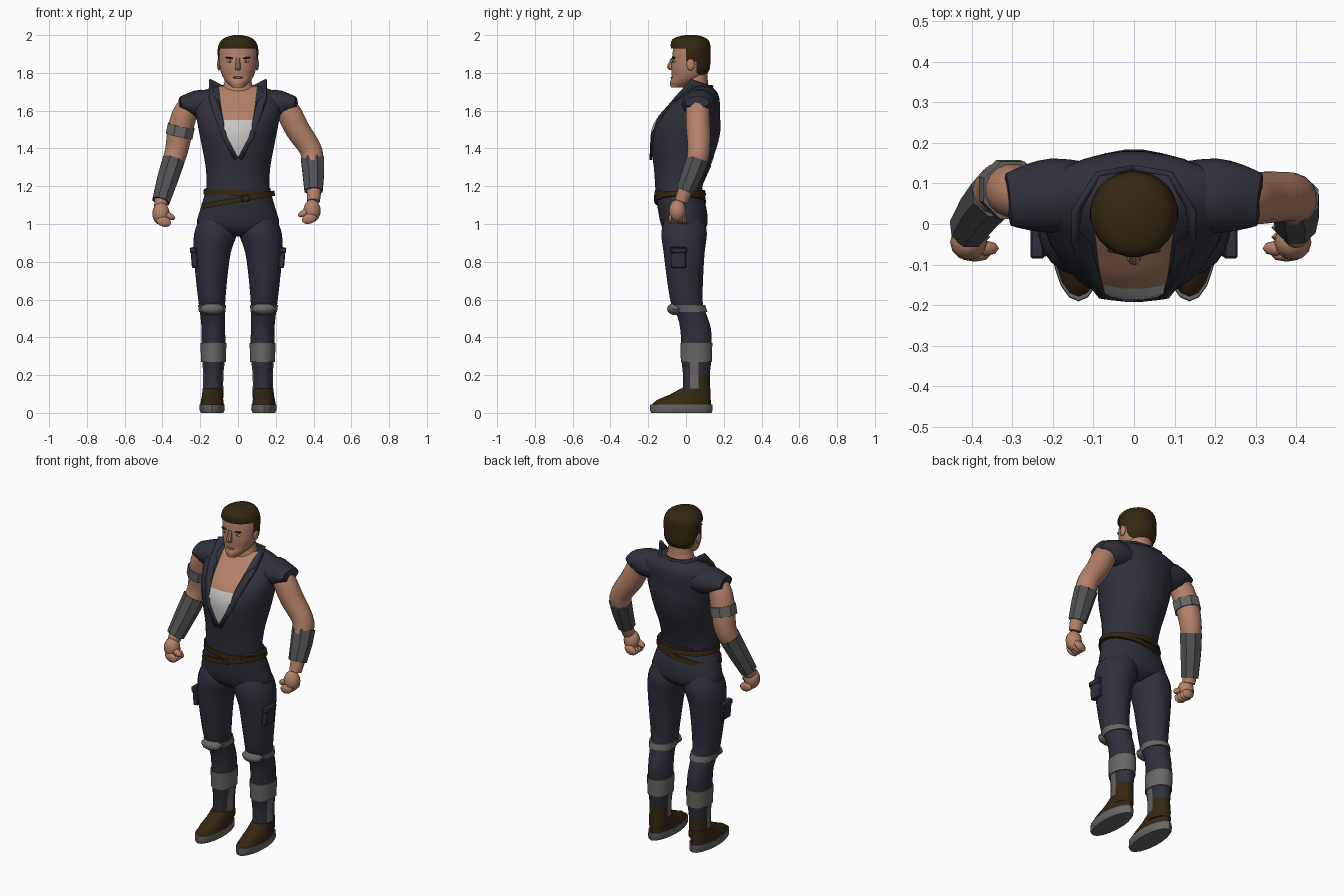
import bpy, bmesh, math
from mathutils import Vector, Matrix

if "Cube" in bpy.data.objects:
    bpy.data.objects.remove(bpy.data.objects["Cube"])


def material(name, rgb):
    m = bpy.data.materials.new(name)
    m.use_nodes = True
    m.diffuse_color = (*rgb, 1)
    m.node_tree.nodes["Principled BSDF"].inputs["Base Color"].default_value = (*rgb, 1)
    return m


skin = material("skin", (0.46, 0.22, 0.14))
navy = material("navy cloth", (0.028, 0.03, 0.043))
brown = material("dark brown", (0.035, 0.02, 0.006))
grey = material("grey cloth", (0.14, 0.135, 0.13))
steel = material("bracer grey", (0.085, 0.088, 0.09))
white = material("pale shirt", (0.58, 0.56, 0.55))
lip = material("lip", (0.27, 0.09, 0.07))
parts = []


def finish(name, bm, *mats):
    bmesh.ops.recalc_face_normals(bm, faces=bm.faces)
    me = bpy.data.meshes.new(name)
    bm.to_mesh(me)
    bm.free()
    for m in mats:
        me.materials.append(m)
    ob = bpy.data.objects.new(name, me)
    bpy.context.scene.collection.objects.link(ob)
    parts.append(ob)
    return ob


def smooth_rings(rings, steps):
    """Catmull-Rom interpolation between key rings."""
    out = []
    for i in range(len(rings) - 1):
        a, b, c, d = (rings[max(0, min(len(rings) - 1, i + k))] for k in (-1, 0, 1, 2))
        for s in range(steps):
            t = s / steps
            out.append([q + 0.5 * t * (r - p + t * (2*p - 5*q + 4*r - w + t * (3*(q - r) + w - p)))
                        for p, q, r, w in zip(a, b, c, d)])
    return out + [list(rings[-1])]


def loft(rings, n=20, steps=3, along=False):
    """Skin elliptical rings (x, y, z, radius a, radius b); along follows the path."""
    rings = smooth_rings(rings, steps)
    bm, loops = bmesh.new(), []
    for i, (x, y, z, a, b) in enumerate(rings):
        u, v = Vector((1, 0, 0)), Vector((0, 1, 0))
        if along:
            p, q = rings[max(0, i - 1)], rings[min(len(rings) - 1, i + 1)]
            t = (Vector(q[:3]) - Vector(p[:3])).normalized()
            v = (v - t * v.dot(t)).normalized()
            u = v.cross(t)
        loops.append([bm.verts.new(Vector((x, y, z)) + u * a * math.cos(k) + v * b * math.sin(k))
                      for k in (2 * math.pi * (j + 0.5) / n for j in range(n))])
    for lo, hi in zip(loops, loops[1:]):
        for j in range(n):
            bm.faces.new((lo[j], lo[(j + 1) % n], hi[(j + 1) % n], hi[j]))
    bm.faces.new(loops[0])
    bm.faces.new(loops[-1])
    return bm


def body(rows):
    """Centred rows (z, rx, cy, ry) to rings."""
    return [(0, cy, z, rx, ry) for z, rx, cy, ry in rows]


def cut(bm, co, no):
    bmesh.ops.bisect_plane(bm, geom=bm.verts[:] + bm.edges[:] + bm.faces[:],
                           plane_co=co, plane_no=no)


def paint(bm, rule):
    for f in bm.faces:
        f.material_index = rule(f.calc_center_median())


def blob(name, at, size, mat, turn=0, seg=12):
    bm = bmesh.new()
    m = Matrix.Translation(at) @ Matrix.Rotation(turn, 4, 'Y') @ Matrix.Diagonal((*size, 1))
    bmesh.ops.create_uvsphere(bm, u_segments=seg, v_segments=8, radius=1, matrix=m)
    return finish(name, bm, mat)


def box(name, at, size, mat, turn=0):
    bm = bmesh.new()
    m = Matrix.Translation(at) @ Matrix.Rotation(turn, 4, 'Y') @ Matrix.Diagonal((*size, 1))
    bmesh.ops.create_cube(bm, size=1, matrix=m)
    bmesh.ops.bevel(bm, geom=bm.edges[:], offset=0.005, segments=1, affect='EDGES')
    return finish(name, bm, mat)


# Torso: vest with an open neckline showing chest and shirt
bm = loft(body([(1.15, .174, -.038, .122), (1.2, .167, -.038, .126), (1.3, .172, -.025, .146),
                (1.4, .19, -.012, .174), (1.5, .21, 0, .184), (1.58, .225, .02, .16),
                (1.64, .235, .05, .13), (1.69, .22, .07, .1), (1.73, .12, .075, .06)]), 28)
for s in (1, -1):
    cut(bm, (0, 0, 1.345), (s * 1.35, 0, -.7))
    cut(bm, (s * .07, 0, 1.48), (s * .24, 0, -.03))
cut(bm, (0, 0, 1.55), (0, 0, 1))
cut(bm, (0, .05, 0), (0, 1, 0))


def neckline(c):
    edge = min((c.z - 1.345) * .52, .07 + (c.z - 1.48) * .125)
    if c.y > .05 or abs(c.x) > edge:
        return 0
    return 1 if c.z > 1.55 else 2


paint(bm, neckline)
finish("vest", bm, navy, skin, white)

# Collar and lapels
low = [(0, .125, 1.69), (.08, .115, 1.695), (.12, .05, 1.69), (.1, -.078, 1.64),
       (.082, -.14, 1.57), (.058, -.182, 1.46), (0, -.187, 1.35)]
high = [(0, .14, 1.735), (.09, .125, 1.735), (.15, .03, 1.765), (.15, -.055, 1.67),
        (.125, -.128, 1.575), (.085, -.178, 1.46), (.02, -.186, 1.34)]
for s, side in ((1, "left"), (-1, "right")):
    bm = bmesh.new()
    strips = [[bm.verts.new((s * x, y, z)) for x, y, z in row] for row in (low, high)]
    for i in range(len(low) - 1):
        bm.faces.new((strips[0][i], strips[0][i + 1], strips[1][i + 1], strips[1][i]))
    ob = finish(side + "_collar", bm, navy)
    mod = ob.modifiers.new("thickness", 'SOLIDIFY')
    mod.thickness, mod.offset = .012, 0

# Shoulder caps, legs, boots and pockets
for s, side in ((1, "left"), (-1, "right")):
    bm = loft([(s * .13, .07, 1.63, .07, .085), (s * .2, .07, 1.635, .078, .092),
               (s * .26, .065, 1.638, .06, .082), (s * .31, .06, 1.645, .03, .065)], 14, 2, True)
    finish(side + "_shoulder_cap", bm, navy)

    leg = [(.133, .055, .08, .056, .075), (.131, .055, .2, .054, .072), (.13, .055, .27, .06, .079),
           (.13, .055, .37, .064, .082), (.131, .05, .45, .063, .082), (.135, .03, .52, .066, .08),
           (.138, .005, .58, .071, .085), (.14, -.005, .7, .083, .096),
           (.137, -.01, .85, .1, .11), (.118, -.01, .95, .115, .122),
           (.108, -.01, 1.02, .1, .105), (.1, -.01, 1.08, .08, .08)]
    bm = loft([(s * r[0], *r[1:]) for r in leg], 20)
    for z in (.13, .2):
        cut(bm, (0, 0, z), (0, 0, 1))
    for y in (.02, .065):
        cut(bm, (0, y, 0), (0, 1, 0))

    def boot(c):
        if c.z < .2 and c.y > .065 or c.z < .13:
            return 1
        return 2 if c.z < .3 and .02 < c.y < .065 else 0

    paint(bm, boot)
    finish(side + "_leg", bm, navy, brown, grey)

    finish(side + "_shin_wrap", loft([(s * .13, .055, .27, .067, .084),
                                      (s * .13, .055, .37, .07, .086)], 16, 1), grey)
    finish(side + "_knee_strap", loft([(s * .136, .025, .535, .072, .09),
                                       (s * .138, .01, .57, .075, .093)], 16, 1), grey)
    blob(side + "_knee_pad", (s * .136, -.055, .55), (.065, .045, .033), grey, 0, 10)

    sole = [(s * .137, -.025, 0, .06, .16), (s * .137, -.025, .015, .068, .166),
            (s * .137, -.025, .045, .067, .164)]
    finish(side + "_sole", loft(sole, 18, 1), grey)
    shoe = [(s * .137, -.025, .04, .064, .158), (s * .137, -.012, .068, .06, .143),
            (s * .135, .02, .095, .056, .11), (s * .134, .052, .13, .055, .078)]
    finish(side + "_shoe", loft(shoe, 18, 2), brown)

    box(side + "_pocket", (s * .232, -.04, .82), (.032, .08, .105), navy, s * .08)
    box(side + "_pocket_flap", (s * .238, -.04, .862), (.034, .09, .03), navy, s * .08)

# Hips and belts
finish("hips", loft(body([(.935, .05, -.01, .06), (.96, .16, -.01, .1), (1.0, .218, -.01, .124),
                          (1.08, .2, -.02, .13), (1.15, .18, -.034, .124),
                          (1.19, .172, -.037, .126)]), 28), navy)
for name, z, slope, rx in (("waist_belt", 1.165, -.03, .182), ("slung_belt", 1.128, .18, .194)):
    bm = loft(body([(z - .014, rx + .003, -.03, .137), (z + .014, rx, -.032, .134)]), 28, 1)
    for v in bm.verts:
        v.co.z += slope * v.co.x
    finish(name, bm, brown)
box("buckle", (.04, -.166, 1.136), (.045, .009, .034), brown, -.18)

# Arms, each in its own pose
left_arm = [(.2, .07, 1.65, .05, .06), (.262, .062, 1.6, .066, .064), (.315, .065, 1.5, .066, .065),
            (.382, .068, 1.4, .06, .06), (.395, .055, 1.33, .058, .058),
            (.402, .005, 1.2, .042, .042), (.4, -.025, 1.12, .034, .036)]
right_arm = [(-.2, .07, 1.65, .05, .06), (-.272, .072, 1.6, .066, .064),
             (-.305, .085, 1.5, .068, .066), (-.325, .092, 1.39, .062, .062),
             (-.35, .068, 1.31, .056, .056), (-.4, .0, 1.15, .04, .042),
             (-.41, -.025, 1.09, .034, .036)]
finish("left_arm", loft(left_arm, 16, 3, True), skin)
finish("right_arm", loft(right_arm, 16, 3, True), skin)
finish("left_bracer", loft([(.394, .063, 1.345, .066, .064), (.399, .035, 1.27, .062, .06),
                            (.4, -.004, 1.175, .052, .052)], 8, 1, True), steel)
finish("right_bracer", loft([(-.342, .076, 1.335, .064, .066), (-.372, .04, 1.24, .06, .06),
                             (-.408, -.012, 1.12, .05, .052)], 8, 1, True), steel)
finish("armband", loft([(-.3, .083, 1.52, .078, .077), (-.312, .087, 1.465, .078, .077)],
                       8, 1, True), grey)

# Fists with curled fingers and thumbs
for s, side, x, z in ((1, "left", .392, 1.07), (-1, "right", .408, 1.055)):
    blob(side + "_palm", (s * x, -.045, z), (.046, .045, .06), skin)
    for i in range(4):
        blob(side + "_finger", (s * (x - .015), -.078 + .023 * i, z - .042), (.04, .015, .027), skin,
             s * -.3, 8)
    blob(side + "_thumb", (s * (x - .042), -.06, z - .012), (.036, .019, .018), skin, s * -.45, 8)

# Neck and head
finish("neck", loft([(0, .05, 1.64, .12, .08), (0, .055, 1.7, .095, .07),
                     (0, .052, 1.75, .073, .064), (0, .05, 1.82, .068, .062)], 18), skin)
finish("head", loft(body([(1.722, .03, -.05, .03), (1.75, .06, -.012, .073), (1.78, .082, .01, .086),
                          (1.82, .095, .018, .097), (1.87, .1, .025, .1), (1.92, .1, .03, .1),
                          (1.96, .085, .03, .085), (1.985, .05, .03, .05)]), 24), skin)
finish("nose", loft(body([(1.88, .011, -.07, .01), (1.84, .014, -.083, .017), (1.825, .018, -.084, .016),
                          (1.814, .012, -.076, .01)]), 8, 2), skin)
blob("lips", (0, -.072, 1.775), (.027, .01, .007), lip)
blob("chin", (0, -.062, 1.745), (.03, .024, .02), skin)
for s, side in ((1, "left"), (-1, "right")):
    blob(side + "_eye", (s * .042, -.059, 1.86), (.017, .012, .007), white)
    blob(side + "_iris", (s * .042, -.0695, 1.86), (.006, .004, .006), steel, 0, 8)
    blob(side + "_brow", (s * .043, -.064, 1.879), (.024, .009, .005), brown, s * -.12)
    blob(side + "_ear", (s * .101, .025, 1.845), (.01, .022, .033), skin)

# Hair, trimmed around the face and ears
bm = loft(body([(1.785, .065, .055, .05), (1.82, .095, .043, .083), (1.87, .106, .03, .1),
                (1.93, .108, .025, .106), (1.97, .092, .022, .1), (1.99, .06, .022, .072),
                (2.0, .02, .025, .03)]), 24)
for z in (1.86, 1.93):
    cut(bm, (0, 0, z), (0, 0, 1))
for y in (0, .055):
    cut(bm, (0, y, 0), (0, 1, 0))
gone = []
for f in bm.faces:
    c = f.calc_center_median()
    if c.z < 1.93 and c.y < 0 or c.z < 1.86 and c.y < .055:
        gone.append(f)
bmesh.ops.delete(bm, geom=gone, context='FACES')
finish("hair", bm, brown)

# Smooth shading with crisp edges
bpy.ops.object.select_all(action='DESELECT')
for ob in parts:
    ob.select_set(True)
bpy.context.view_layer.objects.active = parts[0]
bpy.ops.object.shade_smooth_by_angle(angle=math.radians(40))
